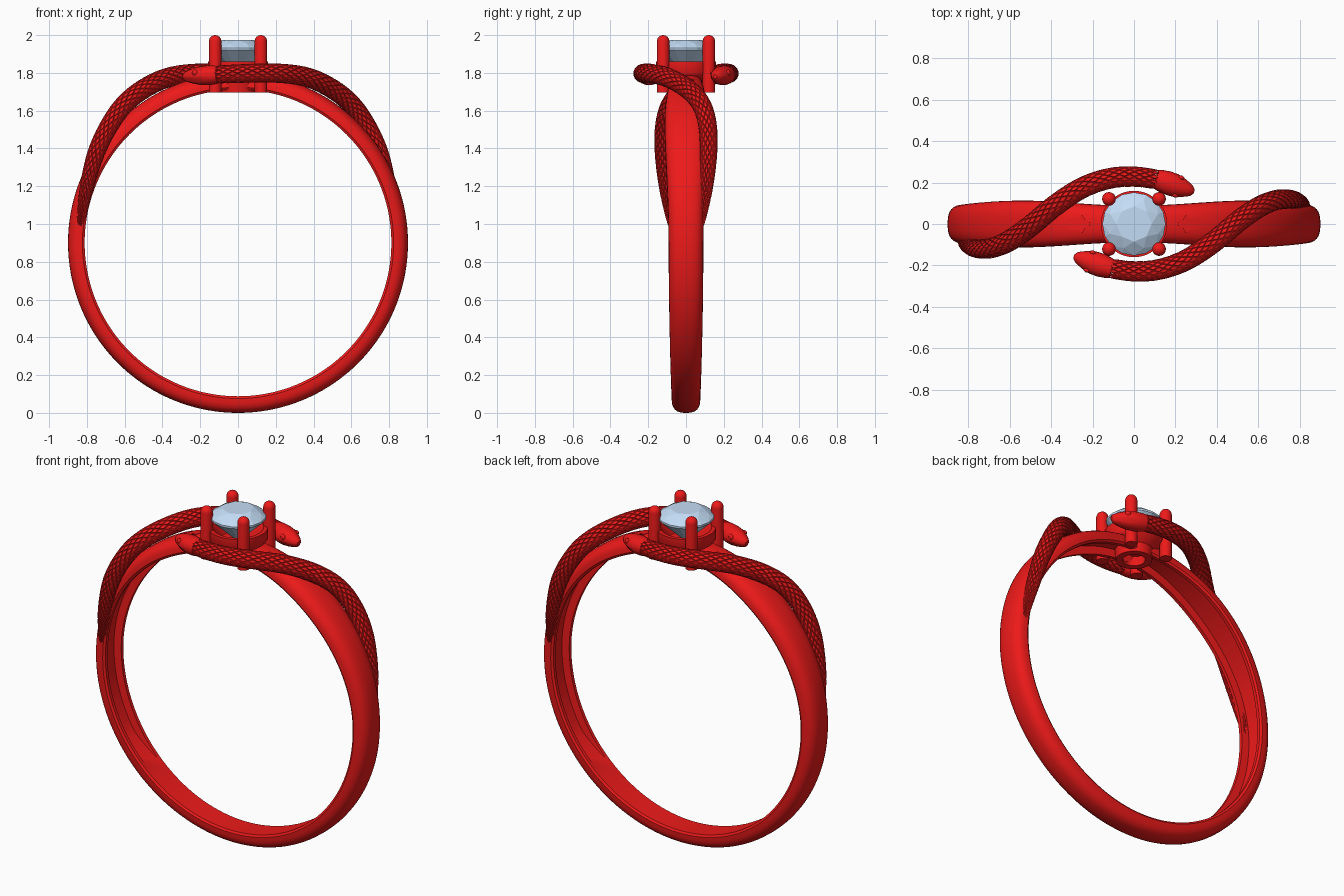
import bpy, bmesh, math
from mathutils import Vector, Matrix

if "Cube" in bpy.data.objects:
    bpy.data.objects.remove(bpy.data.objects["Cube"])

CEN = Vector((0, 0, 0.9))


def material(name, col):
    m = bpy.data.materials.new(name)
    m.diffuse_color = (*col, 1)
    m.use_nodes = True
    m.node_tree.nodes["Principled BSDF"].inputs["Base Color"].default_value = m.diffuse_color
    return m


RED = material("red_metal", (0.85, 0.01, 0.01))
BLUE = material("pale_gem", (0.55, 0.72, 0.92))


def finish(bm, name, mat=RED, angle=35):
    bmesh.ops.recalc_face_normals(bm, faces=bm.faces)
    me = bpy.data.meshes.new(name)
    bm.to_mesh(me)
    bm.free()
    me.materials.append(mat)
    ob = bpy.data.objects.new(name, me)
    bpy.context.collection.objects.link(ob)
    if angle:
        bpy.ops.object.select_all(action='DESELECT')
        ob.select_set(True)
        bpy.context.view_layer.objects.active = ob
        bpy.ops.object.shade_smooth_by_angle(angle=math.radians(angle))
    return ob


def loft(bm, rings, closed=False, caps=True):
    vs = [[bm.verts.new(p) for p in r] for r in rings]
    n = len(vs[0])
    for i in range(len(vs) - (0 if closed else 1)):
        a, b = vs[i], vs[(i + 1) % len(vs)]
        for k in range(n):
            bm.faces.new((a[k], a[(k + 1) % n], b[(k + 1) % n], b[k]))
    if caps and not closed:
        bm.faces.new(vs[0])
        bm.faces.new(vs[-1])


def table(t, pts):
    # piecewise smooth lookup
    for (a, va), (b, vb) in zip(pts, pts[1:]):
        if t <= b:
            f = max(0, (t - a) / (b - a))
            f = f * f * (3 - 2 * f)
            return va + (vb - va) * f
    return pts[-1][1]


def turned(name, profile, segs, closed):
    # solid of revolution about z
    bm = bmesh.new()
    rings = [[(r * math.cos(2 * math.pi * k / segs), r * math.sin(2 * math.pi * k / segs), z)
              for k in range(segs)] for r, z in profile]
    loft(bm, rings, closed)
    return finish(bm, name)


# band: rounded outside, flat inside with a hollow channel in the upper part
def band_section(th):
    up = abs((math.degrees(th) + 180) % 360 - 180)      # 0 at bottom, 180 at top
    w = table(up, [(0, 0.076), (90, 0.092), (140, 0.113), (180, 0.088)])
    g = table(up, [(42, 0.0), (60, 0.045), (180, 0.045)])
    ri, sec = 0.812, []
    for k in range(17):
        a = math.pi * k / 16
        c, s = math.cos(a), math.sin(a)
        sec.append((math.copysign(abs(c) ** 0.75, c) * w, ri + 0.012 + 0.076 * s ** 0.75 if s > 1e-6 else ri + 0.012))
    gw = w - 0.028
    sec += [(-w + 0.008, ri), (-gw, ri), (-gw + 0.004, ri + g), (gw - 0.004, ri + g), (gw, ri), (w - 0.008, ri)]
    return [CEN + Vector((r * math.sin(th), y, -r * math.cos(th))) for y, r in sec]


bm = bmesh.new()
loft(bm, [band_section(2 * math.pi * i / 144) for i in range(144)], closed=True)
finish(bm, "band")

# snake path, neck to tail: x, y, z, radius
PATH = [(-0.12, -0.214, 1.791, .046), (0, -0.229, 1.796, .048), (0.12, -0.22, 1.799, .049),
        (0.25, -0.175, 1.796, .050), (0.38, -0.09, 1.773, .051), (0.5, 0.01, 1.715, .051),
        (0.6, 0.08, 1.635, .050), (0.68, 0.114, 1.525, .048), (0.75, 0.12, 1.38, .045),
        (0.80, 0.107, 1.2, .036), (0.83, 0.083, 1.03, .022), (0.836, 0.065, 0.95, .010)]


def resample(path, step):
    P = [Vector(p) for p in path]
    P = [2 * P[0] - P[1]] + P + [2 * P[-1] - P[-2]]
    dense = []
    for a, b, c, d in zip(P, P[1:], P[2:], P[3:]):
        for j in range(40):
            t = j / 40
            dense.append(0.5 * (2 * b + (c - a) * t + (2 * a - 5 * b + 4 * c - d) * t * t
                                + (3 * b - a - 3 * c + d) * t ** 3))
    out, acc = [dense[0]], 0
    for p, q in zip(dense, dense[1:]):
        acc += (q.xyz - p.xyz).length
        if acc >= step:
            out.append(q)
            acc = 0
    return out


# scaly body: staggered rings joined by diamond faces, each inset and raised
pts = resample(PATH, 0.0225)
N = 12
bm = bmesh.new()
rows = []
for i, p in enumerate(pts):
    t = (pts[min(i + 1, len(pts) - 1)].xyz - pts[max(i - 1, 0)].xyz).normalized()
    side = t.cross(p.xyz - CEN).normalized()
    up = side.cross(t)
    r = p.w - 0.003
    rows.append([bm.verts.new(p.xyz + r * (math.cos(a) * side + math.sin(a) * up))
                 for a in [2 * math.pi * (k + (i % 2) / 2) / N for k in range(N)]])
scales = []
for i in range(len(rows) - 2):
    for k in range(N):
        m = rows[i + 1]
        l, r = (m[k - 1], m[k]) if i % 2 == 0 else (m[k], m[(k + 1) % N])
        scales.append(bm.faces.new((rows[i][k], r, rows[i + 2][k], l)))
bmesh.ops.recalc_face_normals(bm, faces=bm.faces)
bmesh.ops.inset_individual(bm, faces=scales, thickness=0.003, depth=0.004)
body = finish(bm, "snake_body", angle=25)

# head: lofted along the neck-to-nose axis with a pinched mouth line
neck, nose = Vector((-0.105, -0.218, 1.790)), Vector((-0.29, -0.155, 1.780))
ax = (nose - neck).normalized()
side = ax.cross(Vector((0, 0, 1))).normalized()
up = side.cross(ax)
L = (nose - neck).length
SECT = [(0, .046, .046), (.12, .052, .050), (.3, .057, .052), (.5, .056, .049), (.68, .047, .042),
        (.84, .035, .033), (.94, .024, .024), (1, .010, .011)]
rings = []
for f, w, h in SECT:
    ring = []
    for k in range(24):
        a = 2 * math.pi * k / 24
        s = 0.9 if f > 0.4 and k in (14, 22) else 1
        ring.append(neck + ax * f * L + s * (w * math.cos(a) * side + h * math.sin(a) * up))
    rings.append(ring)
bm = bmesh.new()
loft(bm, rings)
head = finish(bm, "snake_head", angle=40)

# eyes: flattened beads on both sides of the head
bm = bmesh.new()
for s in (-1, 1):
    c = neck + ax * 0.58 * L + side * s * 0.045 + up * 0.017
    rot = Matrix((ax, side, up)).transposed().to_4x4()
    bmesh.ops.create_uvsphere(bm, u_segments=16, v_segments=10, radius=1,
                              matrix=Matrix.Translation(c) @ rot @ Matrix.Diagonal((.016, .011, .016, 1)))
eyes = finish(bm, "snake_eyes")

# second snake is the first turned half way round
for ob in (body, head, eyes):
    twin = ob.copy()
    twin.name = ob.name.replace("snake", "back_snake")
    twin.rotation_euler.z = math.pi
    bpy.context.collection.objects.link(twin)

# gem seat
turned("gem_seat", [(.098, 1.695), (.104, 1.75), (.15, 1.785), (.16, 1.80), (.16, 1.86), (.138, 1.86),
                    (.07, 1.77), (.06, 1.695)], 48, True)

# prongs with domed tips
for sx in (-1, 1):
    for sy in (-1, 1):
        dome = [(.033 * math.cos(a), 1.967 + .033 * math.sin(a))
                for a in [math.pi / 2 * j / 6.2 for j in range(7)]]
        turned("prong", [(.033, 1.695)] + dome, 20, False).location = (.121 * sx, .121 * sy, 0)

# round-cut gem from a convex hull of facet corners
bm = bmesh.new()
for n, r, z, off in [(8, .085, 1.975, 0), (8, .125, 1.954, .5), (16, .153, 1.931, 0), (16, .153, 1.920, 0),
                     (8, .085, 1.858, .5), (1, 0, 1.775, 0)]:
    for k in range(n):
        a = 2 * math.pi * (k + off) / n
        bm.verts.new((r * math.cos(a), r * math.sin(a), z))
bmesh.ops.convex_hull(bm, input=bm.verts)
bmesh.ops.dissolve_limit(bm, angle_limit=0.02, verts=bm.verts, edges=bm.edges)
finish(bm, "gem", BLUE, angle=0)

# small leaf reliefs on the shoulders
LEAF = [(-.075, .003), (-.05, .016), (-.03, .042), (-.01, .026), (.02, .03), (.045, .012), (.075, .003)]
for sx in (-1, 1):
    bm = bmesh.new()
    rings = []
    for u, v in LEAF:
        th = sx * (0.28 + u) / 0.88
        rings.append([CEN + Vector((r * math.sin(th), y, r * math.cos(th)))
                      for y, r in ((-v, .88), (v, .88), (v, .901), (-v, .901))])
    loft(bm, rings)
    finish(bm, "shoulder_leaf")
